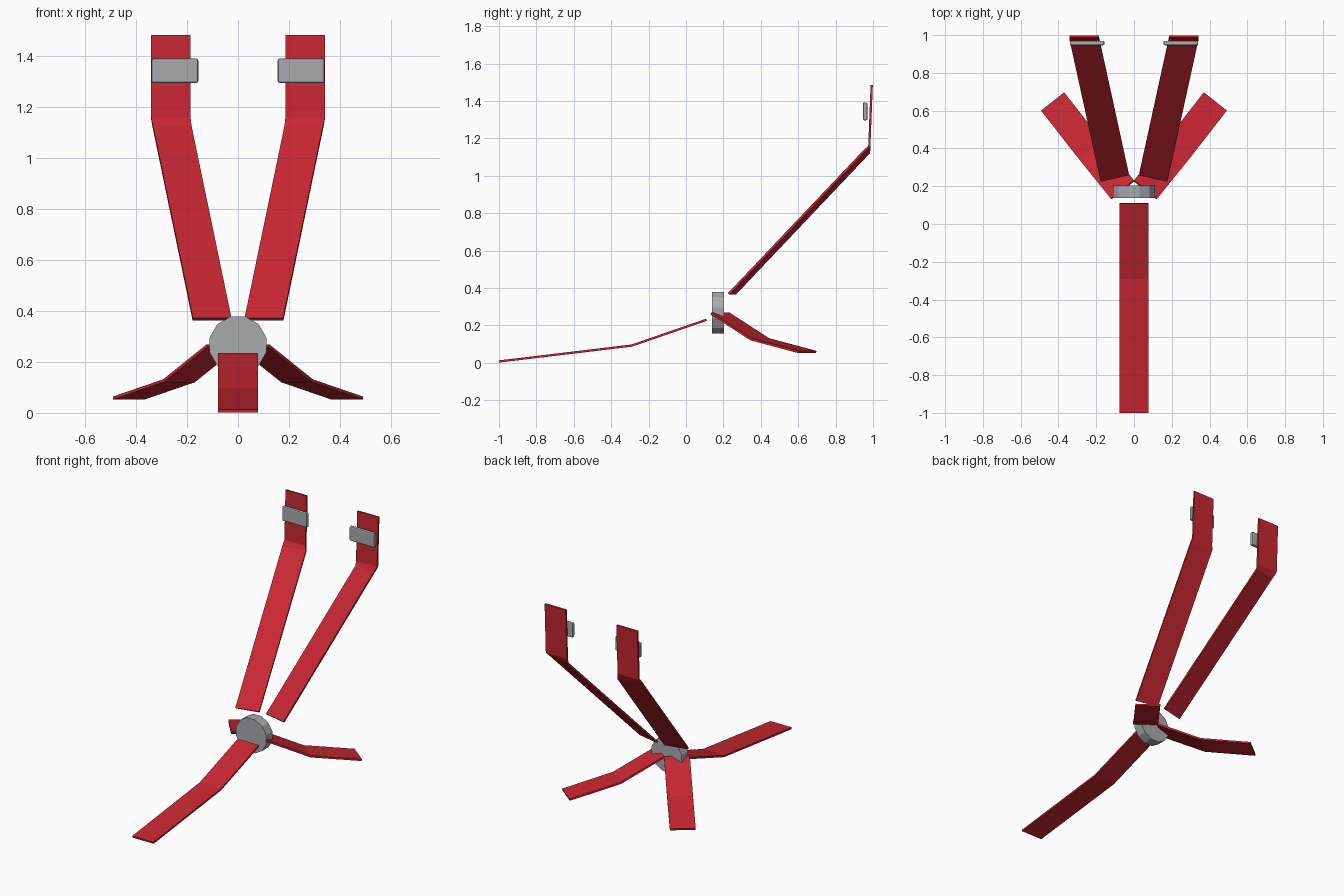
import bpy, bmesh, math
from mathutils import Vector, Matrix

if "Cube" in bpy.data.objects:
    bpy.data.objects.remove(bpy.data.objects["Cube"])


def material(name, rgb):
    m = bpy.data.materials.new(name)
    m.diffuse_color = (*rgb, 1)
    m.use_nodes = True
    m.node_tree.nodes["Principled BSDF"].inputs["Base Color"].default_value = m.diffuse_color
    return m


RED = material("red webbing", (0.58, 0.02, 0.032))
GREY = material("grey metal", (0.39, 0.405, 0.43))


def finish(bm, name, mat):
    me = bpy.data.meshes.new(name)
    bm.to_mesh(me)
    bm.free()
    me.materials.append(mat)
    ob = bpy.data.objects.new(name, me)
    bpy.context.collection.objects.link(ob)
    return ob


def strap(name, path, side=1, width=0.156, thick=0.012):
    """Flat ribbon through (centre, width direction) stations, thickened."""
    bm = bmesh.new()
    rows = []
    for centre, across in path:
        w = Vector((*across, 0)).normalized() * width / 2
        row = []
        for p in (Vector(centre) - w, Vector(centre) + w):
            row.append(bm.verts.new((p.x * side, p.y, p.z)))
        rows.append(row)
    for a, b in zip(rows, rows[1:]):
        bm.faces.new((a[0], a[1], b[1], b[0]))
    ob = finish(bm, name, RED)
    mod = ob.modifiers.new("thickness", 'SOLIDIFY')
    mod.thickness = thick
    mod.offset = 0
    return ob


# round twelve-sided central clasp
bm = bmesh.new()
bmesh.ops.create_cone(bm, cap_ends=True, segments=12, radius1=0.115, radius2=0.115, depth=0.066,
                      matrix=Matrix.Translation((0, 0.171, 0.267)) @ Matrix.Rotation(math.pi / 2, 4, 'X')
                      @ Matrix.Rotation(math.radians(15), 4, 'Z'))
finish(bm, "central_clasp", GREY)

# strap running forward
strap("front_strap", [((0, -0.999, 0.007), (1, 0)), ((0, -0.29, 0.092), (1, 0)),
                      ((0, 0.11, 0.23), (1, 0))])

for s, label in ((1, "right"), (-1, "left")):
    # hip strap falling outward and back
    out = (0.785, -0.62)
    strap(label + "_hip_strap", [((0.06, 0.181, 0.264), out), ((0.232, 0.394, 0.126), out),
                                 ((0.43, 0.648, 0.058), out)], s)
    # shoulder strap, sloping then upright
    tilt = (0.975, -0.22)
    strap(label + "_shoulder_strap", [((0.102, 0.245, 0.368), tilt), ((0.259, 0.963, 1.125), tilt),
                                      ((0.264, 0.98, 1.158), (1, 0)),
                                      ((0.264, 0.993, 1.485), (1, 0))], s, width=0.155)
    # adjuster buckle in front of the shoulder strap
    bm = bmesh.new()
    bmesh.ops.create_cube(bm, size=1, matrix=Matrix.Translation((0.248 * s, 0.958, 1.344))
                          @ Matrix.Diagonal((0.184, 0.024, 0.096, 1)))
    ob = finish(bm, label + "_buckle", GREY)
    bev = ob.modifiers.new("soft edges", 'BEVEL')
    bev.width = 0.008
    bev.segments = 2
